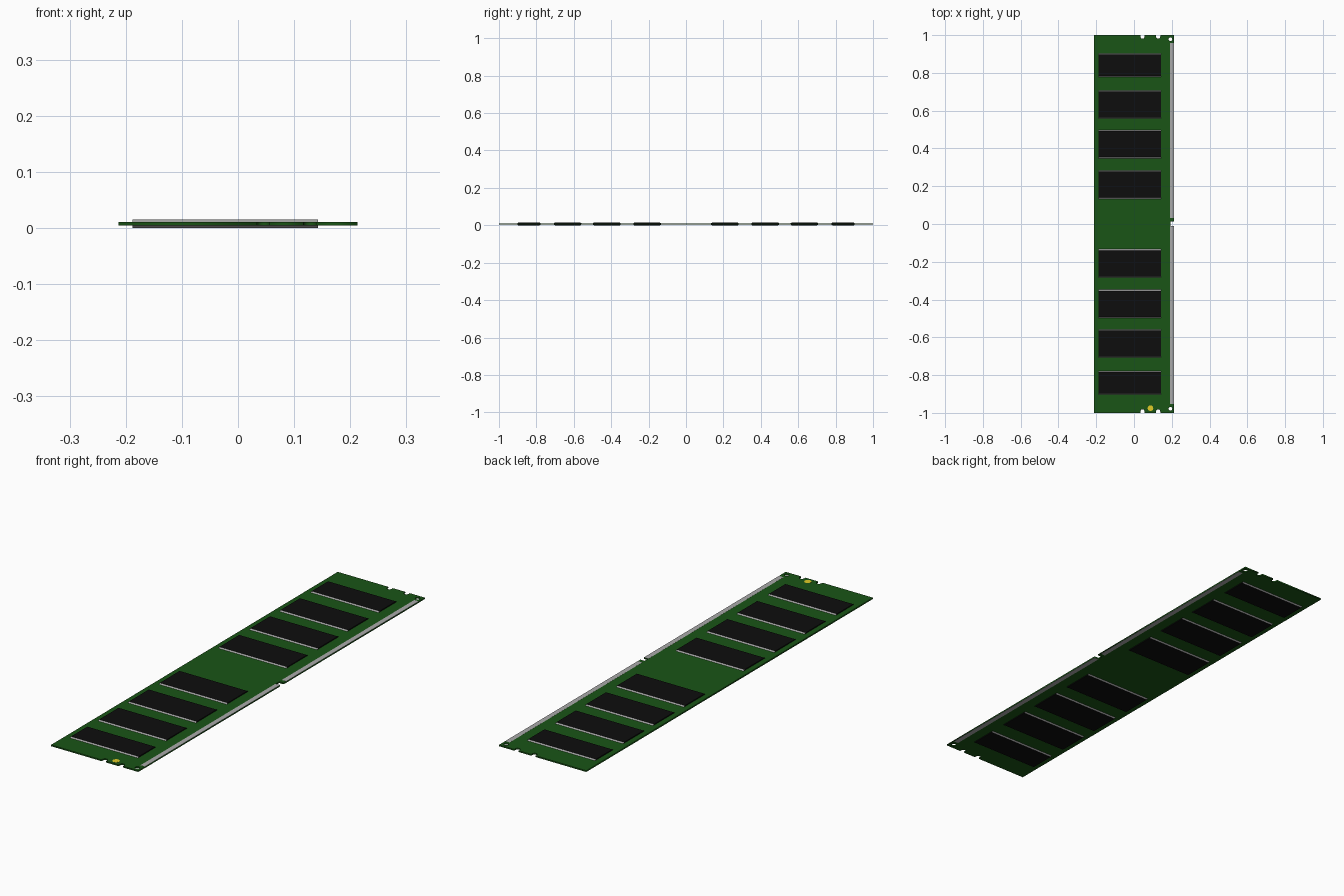
import bpy, bmesh
from math import pi, sin, cos

if "Cube" in bpy.data.objects:
    bpy.data.objects.remove(bpy.data.objects["Cube"])

ZC, BOARD_H, CHIP_H = 0.0073, 0.003, 0.0073   # mid plane, half board, half module


def material(name, rgb):
    m = bpy.data.materials.new(name)
    m.diffuse_color = (*rgb, 1)
    m.use_nodes = True
    m.node_tree.nodes["Principled BSDF"].inputs["Base Color"].default_value = m.diffuse_color
    return m


GREEN = material("board_green", (0.01, 0.09, 0.008))
BLACK = material("chip_black", (0.004, 0.004, 0.004))
METAL = material("pin_metal", (0.4, 0.4, 0.4))
GOLD = material("gold", (0.75, 0.6, 0.02))


def add_mesh(name, bm, *mats):
    me = bpy.data.meshes.new(name)
    bmesh.ops.recalc_face_normals(bm, faces=bm.faces)
    bm.to_mesh(me)
    bm.free()
    for m in mats:
        me.materials.append(m)
    ob = bpy.data.objects.new(name, me)
    bpy.context.collection.objects.link(ob)
    return ob


def box(name, x0, x1, y0, y1, z0, z1, mat):
    bm = bmesh.new()
    bmesh.ops.create_cube(bm, size=1)
    for v in bm.verts:
        v.co = ((x0 + x1) / 2 + v.co.x * (x1 - x0),
                (y0 + y1) / 2 + v.co.y * (y1 - y0),
                (z0 + z1) / 2 + v.co.z * (z1 - z0))
    return add_mesh(name, bm, mat)


def arc(cx, cy, r, a0, a1, n=12):
    return [(cx + r * cos(a0 + (a1 - a0) * i / n), cy + r * sin(a0 + (a1 - a0) * i / n))
            for i in range(n + 1)]


# Circuit board: outline with edge notches, key slot and corner holes
X, R = 0.213, 0.011
outline = [(-X, -1)]
for nx in (0.045, 0.128):
    outline += [(nx - R, -1)] + arc(nx, -0.992, R, pi, 0) + [(nx + R, -1)]
outline += [(X, -1), (X, -0.01), (0.192, -0.01), (0.192, 0.014), (X, 0.014), (X, 1)]
for nx in (0.128, 0.045):
    outline += [(nx + R, 1)] + arc(nx, 0.992, R, 0, -pi) + [(nx - R, 1)]
outline += [(-X, 1)]
holes = [arc(0.193, s * 0.978, 0.01, 0, 2 * pi, 16)[:-1] for s in (-1, 1)]

curve = bpy.data.curves.new("circuit_board", 'CURVE')
curve.dimensions = '2D'
curve.fill_mode = 'BOTH'
curve.extrude = BOARD_H
for pts in [outline] + holes:
    sp = curve.splines.new('POLY')
    sp.points.add(len(pts) - 1)
    for p, (x, y) in zip(sp.points, pts):
        p.co = (x, y, 0, 1)
    sp.use_cyclic_u = True
curve.materials.append(GREEN)
board = bpy.data.objects.new("circuit_board", curve)
board.location.z = ZC
bpy.context.collection.objects.link(board)
bpy.context.view_layer.objects.active = board
board.select_set(True)
bpy.ops.object.convert(target='MESH')


# Memory chips: black body with sloped metal pin rows along both long sides
def chip(name, y, half, side):
    x0, x1, slope = -0.188, 0.143, 0.006
    za, zb = ZC + side * BOARD_H, ZC + side * CHIP_H
    bm = bmesh.new()
    rings = []
    for x in (x0, x1):
        rings.append([bm.verts.new((x, y + dy, z)) for dy, z in
                      ((-half, za), (half, za), (half - slope, zb), (slope - half, zb))])
    a, b = rings
    bm.faces.new(a)
    bm.faces.new(b)
    for i in range(4):
        j = (i + 1) % 4
        f = bm.faces.new((a[i], a[j], b[j], b[i]))
        f.material_index = 1 if i in (1, 3) else 0
    add_mesh(name, bm, BLACK, METAL)


CHIPS = [(0.208, 0.075), (0.423, 0.075), (0.633, 0.074), (0.84, 0.063)]
for side, label in ((1, "top"), (-1, "bottom")):
    for i, (y, half) in enumerate(CHIPS):
        for s in (-1, 1):
            chip(f"{label}_chip_{'left' if s < 0 else 'right'}_{i + 1}", s * y, half, side)
    # Edge contact strips on both faces
    z = ZC + side * BOARD_H
    for n, (y0, y1) in enumerate(((-0.953, -0.011), (0.032, 0.957))):
        box(f"{label}_contacts_{n + 1}", 0.191, X, y0, y1,
            z - 0.0003, z + 0.0003, METAL)

# Gold dot near one end
bm = bmesh.new()
bmesh.ops.create_cone(bm, cap_ends=True, segments=24, radius1=0.015, radius2=0.015, depth=0.0008)
dot = add_mesh("gold_dot", bm, GOLD)
dot.location = (0.087, -0.975, ZC + BOARD_H + 0.0002)
